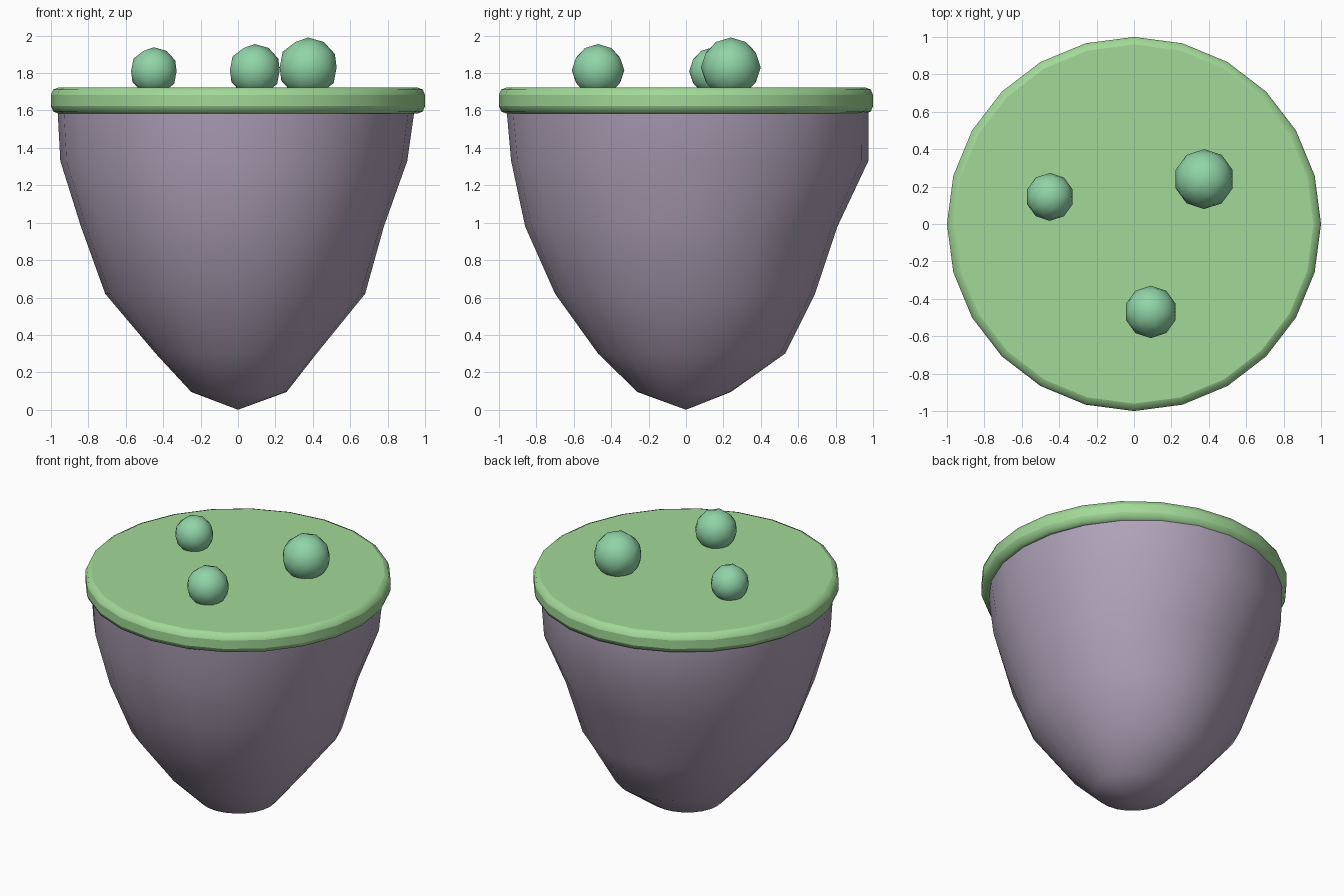
import bpy, bmesh, math

if "Cube" in bpy.data.objects:
    bpy.data.objects.remove(bpy.data.objects["Cube"])


def material(name, color):
    m = bpy.data.materials.new(name)
    m.diffuse_color = (*color, 1)
    m.use_nodes = True
    m.node_tree.nodes["Principled BSDF"].inputs["Base Color"].default_value = m.diffuse_color
    return m


GREEN = material("grass", (0.36, 0.69, 0.31))
ROCK = material("rock", (0.43, 0.36, 0.48))
LEAF = material("leaf", (0.28, 0.66, 0.39))


def finish(obj, name, mat, angle):
    obj.name = name
    obj.data.materials.append(mat)
    bpy.ops.object.select_all(action='DESELECT')
    obj.select_set(True)
    bpy.context.view_layer.objects.active = obj
    bpy.ops.object.shade_smooth_by_angle(angle=math.radians(angle))


# Grass disc with rounded rim
bpy.ops.mesh.primitive_cylinder_add(vertices=24, radius=1, depth=0.14, location=(0, 0, 1.653))
disc = bpy.context.object
bev = disc.modifiers.new("rim", 'BEVEL')
bev.width = 0.04
bev.segments = 2
bev.limit_method = 'ANGLE'
bev.angle_limit = math.radians(40)
finish(disc, "grass_disc", GREEN, 60)

# Uneven rock underside: heights and radii towards +x, +y, -x, -y
PROFILE = [
    (0.095, 0.26, 0.24, 0.25, 0.26),
    (0.30, 0.42, 0.53, 0.44, 0.47),
    (0.62, 0.68, 0.69, 0.71, 0.70),
    (0.98, 0.78, 0.81, 0.84, 0.86),
    (1.33, 0.905, 0.975, 0.95, 0.935),
    (1.61, 0.945, 0.975, 0.965, 0.96),
]
N = 24
bm = bmesh.new()
tip = bm.verts.new((0, 0, 0.01 - 0.01))
rings = []
for z, px, py, nx, ny in PROFILE:
    ring = []
    for i in range(N):
        a = 2 * math.pi * i / N
        c, s = math.cos(a), math.sin(a)
        r = (px if c > 0 else nx) * c * c + (py if s > 0 else ny) * s * s
        ring.append(bm.verts.new((r * c, r * s, z)))
    rings.append(ring)
for i in range(N):
    j = (i + 1) % N
    bm.faces.new((tip, rings[0][j], rings[0][i]))
    for lo, hi in zip(rings, rings[1:]):
        bm.faces.new((lo[i], lo[j], hi[j], hi[i]))
bm.faces.new(rings[-1])
bmesh.ops.recalc_face_normals(bm, faces=bm.faces[:])
mesh = bpy.data.meshes.new("rock_base")
bm.to_mesh(mesh)
bm.free()
rock = bpy.data.objects.new("rock_base", mesh)
bpy.context.collection.objects.link(rock)
finish(rock, "rock_base", ROCK, 60)

# Round bushes
for k, (x, y, z, r) in enumerate([(-0.45, 0.145, 1.81, 0.128),
                                  (0.09, -0.47, 1.815, 0.14),
                                  (0.375, 0.24, 1.83, 0.16)]):
    bpy.ops.mesh.primitive_ico_sphere_add(subdivisions=2, radius=r, location=(x, y, z))
    finish(bpy.context.object, f"bush_{k + 1}", LEAF, 60)
